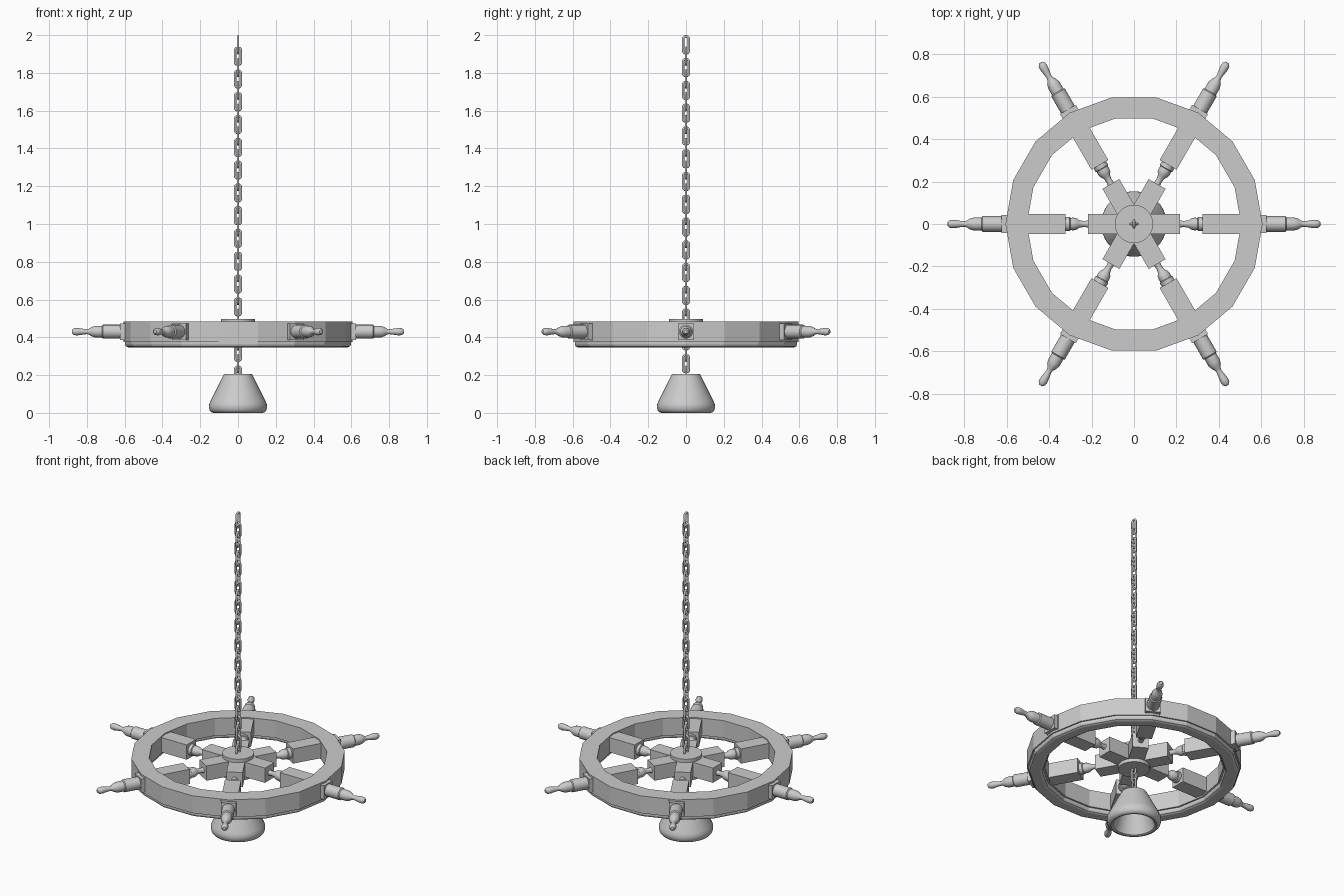
import bpy, bmesh
from math import pi, cos, sin, radians
from mathutils import Matrix, Vector

if "Cube" in bpy.data.objects:
    bpy.data.objects.remove(bpy.data.objects["Cube"])


def finish(name, bm, angle=None):
    bmesh.ops.recalc_face_normals(bm, faces=bm.faces)
    me = bpy.data.meshes.new(name)
    bm.to_mesh(me)
    bm.free()
    ob = bpy.data.objects.new(name, me)
    bpy.context.collection.objects.link(ob)
    if angle:
        bpy.ops.object.select_all(action='DESELECT')
        ob.select_set(True)
        bpy.context.view_layer.objects.active = ob
        bpy.ops.object.shade_smooth_by_angle(angle=radians(angle))
    return ob


def lathe(bm, profile, n, closed=False, mat=Matrix()):
    """Revolve (radius, height) points around z, then transform by mat."""
    rings = []
    for r, z in profile:
        if r == 0:
            rings.append([bm.verts.new(mat @ Vector((0, 0, z)))] * n)
        else:
            rings.append([bm.verts.new(mat @ Vector((r * cos(2 * pi * i / n), r * sin(2 * pi * i / n), z)))
                          for i in range(n)])
    pairs = list(zip(rings, rings[1:]))
    if closed:
        pairs.append((rings[-1], rings[0]))
    for a, b in pairs:
        for i in range(n):
            j = (i + 1) % n
            bm.faces.new(list(dict.fromkeys((a[i], a[j], b[j], b[i]))))


def box(bm, x0, x1, half):
    m = Matrix.Translation(((x0 + x1) / 2, 0, 0)) @ Matrix.Diagonal((x1 - x0, 2 * half, 2 * half, 1))
    bmesh.ops.create_cube(bm, size=1, matrix=m)


# Faceted wheel rim
bm = bmesh.new()
lathe(bm, [(0.505, 0.375), (0.606, 0.375), (0.606, 0.483), (0.505, 0.483)], 18, True)
finish("wheel_rim", bm)

# Rounded trim under the rim
bm = bmesh.new()
lathe(bm, [(0.515, 0.377), (0.598, 0.377), (0.598, 0.362), (0.593, 0.352), (0.582, 0.347),
           (0.531, 0.347), (0.520, 0.352), (0.515, 0.362)], 18, True)
finish("rim_trim", bm)

# Spokes: square blocks joined by turned necks, with a turned handle outside
Z = 0.43
along_x = Matrix.Rotation(pi / 2, 4, 'Y')
bm = bmesh.new()
box(bm, 0.0, 0.218, 0.046)
box(bm, 0.322, 0.60, 0.046)
box(bm, 0.59, 0.624, 0.043)
lathe(bm, [(0, 0.21), (0.018, 0.21), (0.014, 0.235), (0.018, 0.258), (0.026, 0.268), (0.030, 0.285),
           (0.029, 0.30), (0.034, 0.303), (0.034, 0.33), (0, 0.33)], 16, mat=along_x)
lathe(bm, [(0, 0.61), (0.037, 0.61), (0.037, 0.715), (0.031, 0.72), (0.031, 0.755), (0.025, 0.775),
           (0.015, 0.79), (0.013, 0.80), (0.016, 0.825), (0.020, 0.85), (0.018, 0.868),
           (0.010, 0.878), (0, 0.88)], 16, mat=along_x)
spoke = finish("spoke_1", bm, 35)
spoke.location.z = Z
for k in range(1, 6):
    ob = bpy.data.objects.new(f"spoke_{k + 1}", spoke.data)
    ob.location.z = Z
    ob.rotation_euler.z = k * pi / 3
    bpy.context.collection.objects.link(ob)

# Hub plates above and below the spokes
for name, z0, z1 in (("hub_plate_top", 0.474, 0.497), ("hub_plate_bottom", 0.363, 0.386)):
    bm = bmesh.new()
    lathe(bm, [(0, z0), (0.09, z0), (0.09, z1), (0, z1)], 32)
    finish(name, bm, 35)

# Chain: alternating oval links, one shared mesh
W, HALF_L, R = 0.0155, 0.045, 0.0065
bm = bmesh.new()
path = []
for i in range(16):
    a = 2 * pi * (i + 0.5) / 16
    d = Vector((cos(a), 0, sin(a)))
    c = d * W + Vector((0, 0, (HALF_L - W) * (1 if d.z > 0 else -1)))
    path.append([bm.verts.new(c + d * R * cos(t) + Vector((0, R * sin(t), 0)))
                 for t in (2 * pi * s / 8 for s in range(8))])
for i in range(16):
    a, b = path[i], path[(i + 1) % 16]
    for s in range(8):
        bm.faces.new((a[s], b[s], b[(s + 1) % 8], a[(s + 1) % 8]))
link = finish("chain_link_1", bm, 60)
top = 2.0 - HALF_L - R
link.location.z = top
link.rotation_euler.z = pi / 2
for k in range(1, 30):
    z = top - k * 0.0603
    ob = bpy.data.objects.new(f"chain_link_{k + 1}", link.data)
    ob.location.z = z
    ob.rotation_euler.z = pi / 2 if k % 2 == 0 else 0
    bpy.context.collection.objects.link(ob)

# Hollow lamp shade
bm = bmesh.new()
lathe(bm, [(0, 0.205), (0.074, 0.205), (0.146, 0.062), (0.153, 0.045), (0.154, 0.03), (0.150, 0.014),
           (0.142, 0.004), (0.130, 0.0), (0.118, 0.004), (0.112, 0.02), (0.062, 0.18), (0, 0.18)], 40)
finish("lamp_shade", bm, 35)
